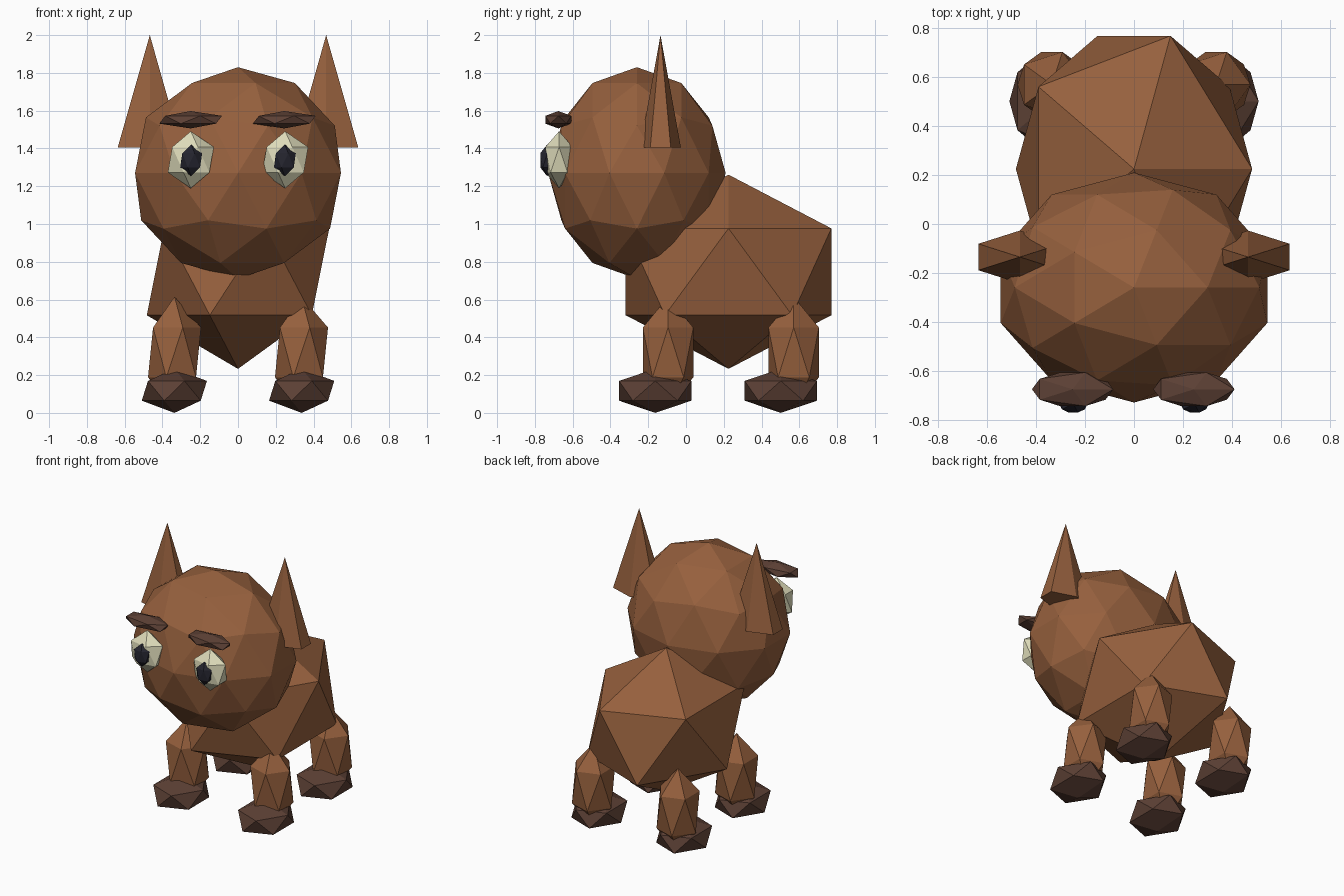
import bpy

if "Cube" in bpy.data.objects:
    bpy.data.objects.remove(bpy.data.objects["Cube"])


def material(name, color):
    m = bpy.data.materials.new(name)
    m.diffuse_color = (*color, 1)
    m.use_nodes = True
    m.node_tree.nodes["Principled BSDF"].inputs["Base Color"].default_value = m.diffuse_color
    return m


BROWN = material("brown fur", (0.305, 0.117, 0.047))
DARK = material("dark brown", (0.107, 0.051, 0.035))
CREAM = material("cream", (0.73, 0.71, 0.49))
BLACK = material("blue black", (0.018, 0.018, 0.028))


def finish(name, mat, scale):
    ob = bpy.context.object
    ob.name = name
    ob.scale = scale
    ob.data.materials.append(mat)
    bpy.ops.object.shade_flat()
    return ob


def ball(name, loc, radii, mat, level=1):
    """Faceted ellipsoid."""
    bpy.ops.mesh.primitive_ico_sphere_add(subdivisions=level, radius=1, location=loc)
    return finish(name, mat, radii)


# Torso and head
ball("body", (0, 0.225, 0.747), (0.54, 0.64, 0.514), BROWN)
ball("head", (0, -0.26, 1.27), (0.573, 0.47, 0.56), BROWN, 2)

for side, s in (("left", -1), ("right", 1)):
    # Pointed six-sided ears
    bpy.ops.mesh.primitive_cone_add(vertices=6, radius1=1, radius2=0, depth=1,
                                    location=(s * 0.467, -0.135, 1.7025))
    finish(side + "_ear", BROWN, (0.196, 0.108, 0.595))

    # Eyes, pupils and brows
    ball(side + "_eye", (s * 0.25, -0.672, 1.34), (0.136, 0.085, 0.151), CREAM)
    ball(side + "_pupil", (s * 0.248, -0.735, 1.337), (0.065, 0.043, 0.084), BLACK)
    ball(side + "_brow", (s * 0.248 - 0.003, -0.676, 1.552), (0.186, 0.081, 0.046), DARK)

    # Legs and feet
    for end, y in (("front", -0.095), ("back", 0.57)):
        ball(f"{end}_{side}_leg", (s * 0.336, y, 0.32), (0.157, 0.157, 0.295), BROWN)
        ball(f"{end}_{side}_foot", (s * 0.337, y - 0.068, 0.117), (0.193, 0.225, 0.117), DARK)
